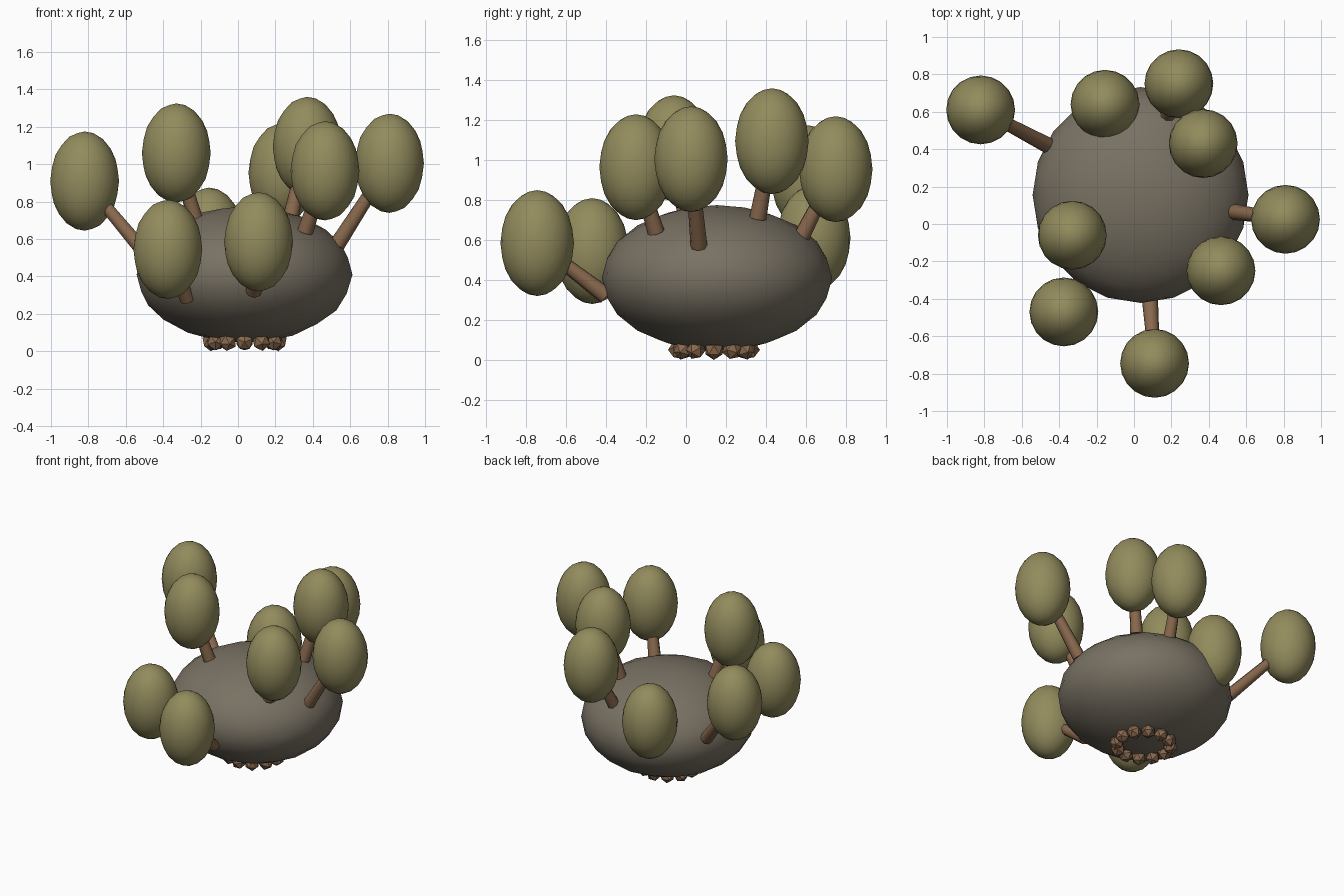
import bpy, math
from mathutils import Vector

cube = bpy.data.objects.get("Cube")
if cube:
    bpy.data.objects.remove(cube)


def material(name, rgb):
    m = bpy.data.materials.new(name)
    m.use_nodes = True
    m.diffuse_color = (*rgb, 1)
    m.node_tree.nodes["Principled BSDF"].inputs["Base Color"].default_value = (*rgb, 1)
    return m


STONE = material("grey brown", (0.19, 0.165, 0.125))
BARK = material("bark brown", (0.25, 0.14, 0.075))
OLIVE = material("olive green", (0.29, 0.26, 0.11))


def finish(name, mat, smooth=True):
    ob = bpy.context.object
    ob.name = name
    ob.data.materials.append(mat)
    if smooth:
        bpy.ops.object.shade_smooth_by_angle(angle=math.radians(50))
    return ob


def ellipsoid(name, centre, rx, rz, mat, detail=3):
    bpy.ops.mesh.primitive_ico_sphere_add(subdivisions=detail, radius=1, location=centre)
    bpy.context.object.scale = (rx, rx, rz)
    return finish(name, mat)


def stem(name, start, end):
    a, b = Vector(start), Vector(end)
    d = b - a
    bpy.ops.mesh.primitive_cone_add(vertices=8, radius1=0.043, radius2=0.03,
                                    depth=d.length, location=(a + b) / 2)
    bpy.context.object.rotation_euler = d.to_track_quat('Z', 'Y').to_euler()
    return finish(name, BARK)


# Squat round body
BODY = Vector((0.035, 0.155, 0.41))
ellipsoid("body", BODY, 0.577, 0.365, STONE)

# Stems (base on the body) with an egg-shaped bulb at each tip
stalks = [
    ((-0.46, 0.42, 0.48), (-0.82, 0.61, 0.91)),
    ((-0.10, 0.52, 0.58), (-0.155, 0.64, 0.61)),
    ((0.18, 0.58, 0.62), (0.24, 0.75, 0.955)),
    ((0.28, 0.36, 0.71), (0.37, 0.43, 1.095)),
    ((0.53, 0.065, 0.57), (0.81, 0.025, 1.005)),
    ((0.36, -0.15, 0.64), (0.465, -0.25, 0.965)),
    ((-0.23, 0.0, 0.71), (-0.33, -0.06, 1.06)),
    ((-0.27, -0.27, 0.28), (-0.375, -0.47, 0.545)),
    ((0.085, -0.40, 0.32), (0.11, -0.745, 0.585)),
]
for i, (base, tip) in enumerate(stalks, 1):
    stem(f"stem_{i}", base, tip)
    ellipsoid(f"bulb_{i}", tip, 0.184, 0.265, OLIVE)

# Ring of knobbly roots underneath
COUNT = 12
for i in range(COUNT):
    a = math.tau * i / COUNT
    bpy.ops.mesh.primitive_ico_sphere_add(
        subdivisions=1, radius=0.05,
        location=(BODY.x + 0.18 * math.cos(a), BODY.y - 0.015 + 0.18 * math.sin(a), 0.05))
    bpy.context.object.rotation_euler = (a * 2, a * 3, a)
    finish(f"root_{i + 1}", BARK, smooth=False)
